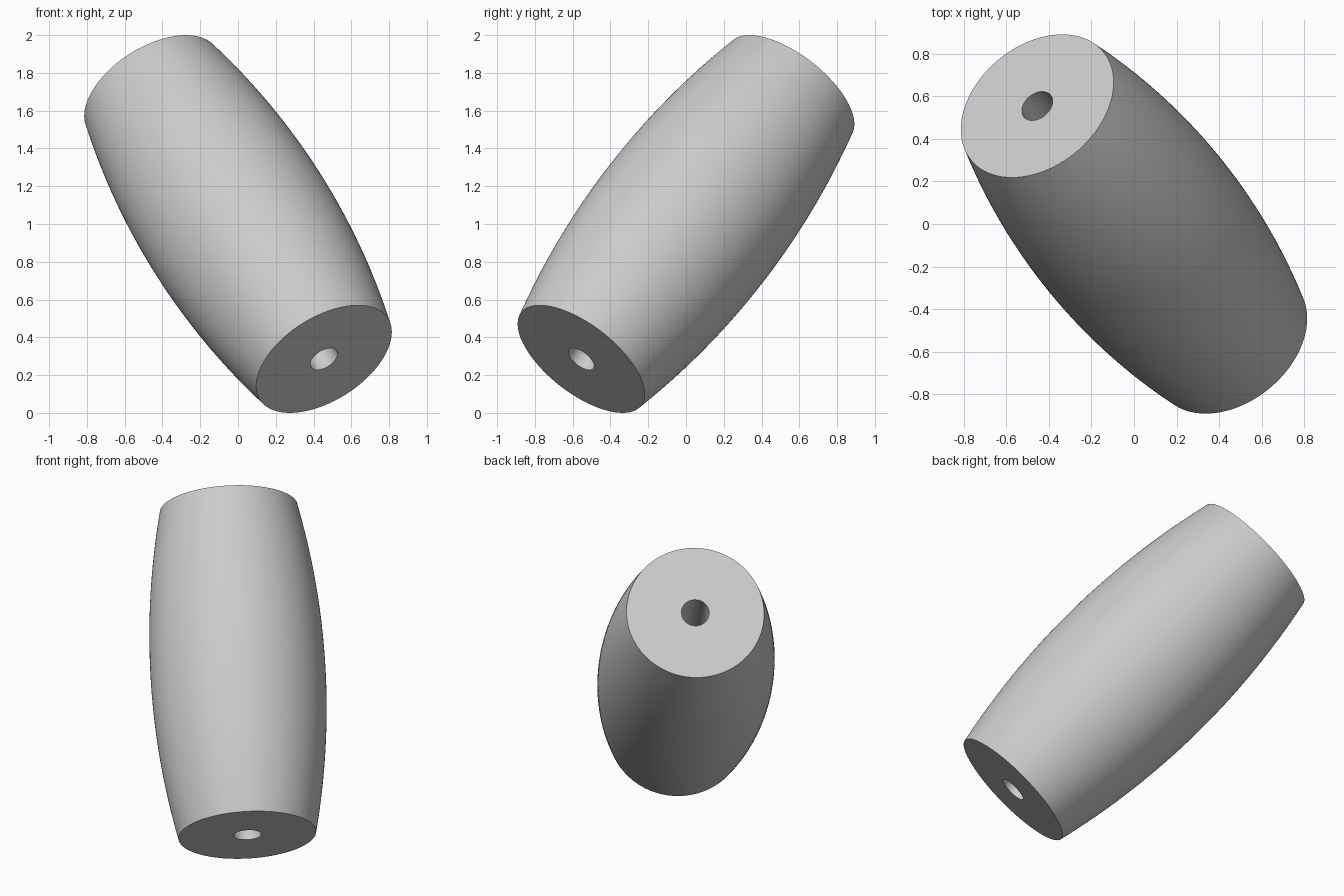
import bpy, bmesh, math
from mathutils import Vector, Matrix

if "Cube" in bpy.data.objects:
    bpy.data.objects.remove(bpy.data.objects["Cube"])

# Material
grey = bpy.data.materials.new("light grey")
grey.use_nodes = True
colour = (0.6, 0.6, 0.6, 1)
grey.diffuse_color = colour
grey.node_tree.nodes["Principled BSDF"].inputs["Base Color"].default_value = colour

# Barrel dimensions and tilted axis
axis = Vector((-0.91, 1.11, 1.43))
half = axis.length / 2
end_r, mid_r, bore_r = 0.402, 0.511, 0.081
rise = mid_r - end_r
arc_r = (half ** 2 + rise ** 2) / (2 * rise)
SIDES, RINGS = 128, 32


def barrel_radius(h):
    return mid_r - arc_r + math.sqrt(arc_r ** 2 - h ** 2)


# Closed profile: bulging outer arc, flat ends, straight bore
heights = [-half + 2 * half * i / RINGS for i in range(RINGS + 1)]
profile = [(barrel_radius(h), h) for h in heights] + [(bore_r, half), (bore_r, -half)]

# Revolve the profile around the axis
bm = bmesh.new()
verts = [bm.verts.new((r, 0, h)) for r, h in profile]
edges = [bm.edges.new((verts[i - 1], verts[i])) for i in range(len(verts))]
bmesh.ops.spin(bm, geom=verts + edges, axis=(0, 0, 1), cent=(0, 0, 0),
               angle=math.tau, steps=SIDES, use_merge=True)
bmesh.ops.remove_doubles(bm, verts=bm.verts, dist=0.0001)
bmesh.ops.recalc_face_normals(bm, faces=bm.faces)

# Tilt it and raise it to stand on the ground
tilt = Vector((0, 0, 1)).rotation_difference(axis).to_matrix().to_4x4()
bm.transform(Matrix.Translation((0, 0, 1)) @ tilt)

mesh = bpy.data.meshes.new("barrel_bead")
bm.to_mesh(mesh)
bm.free()
mesh.materials.append(grey)
bead = bpy.data.objects.new("barrel_bead", mesh)
bpy.context.collection.objects.link(bead)
bpy.ops.object.select_all(action='DESELECT')
bead.select_set(True)
bpy.context.view_layer.objects.active = bead
bpy.ops.object.shade_smooth_by_angle(angle=math.radians(30))
